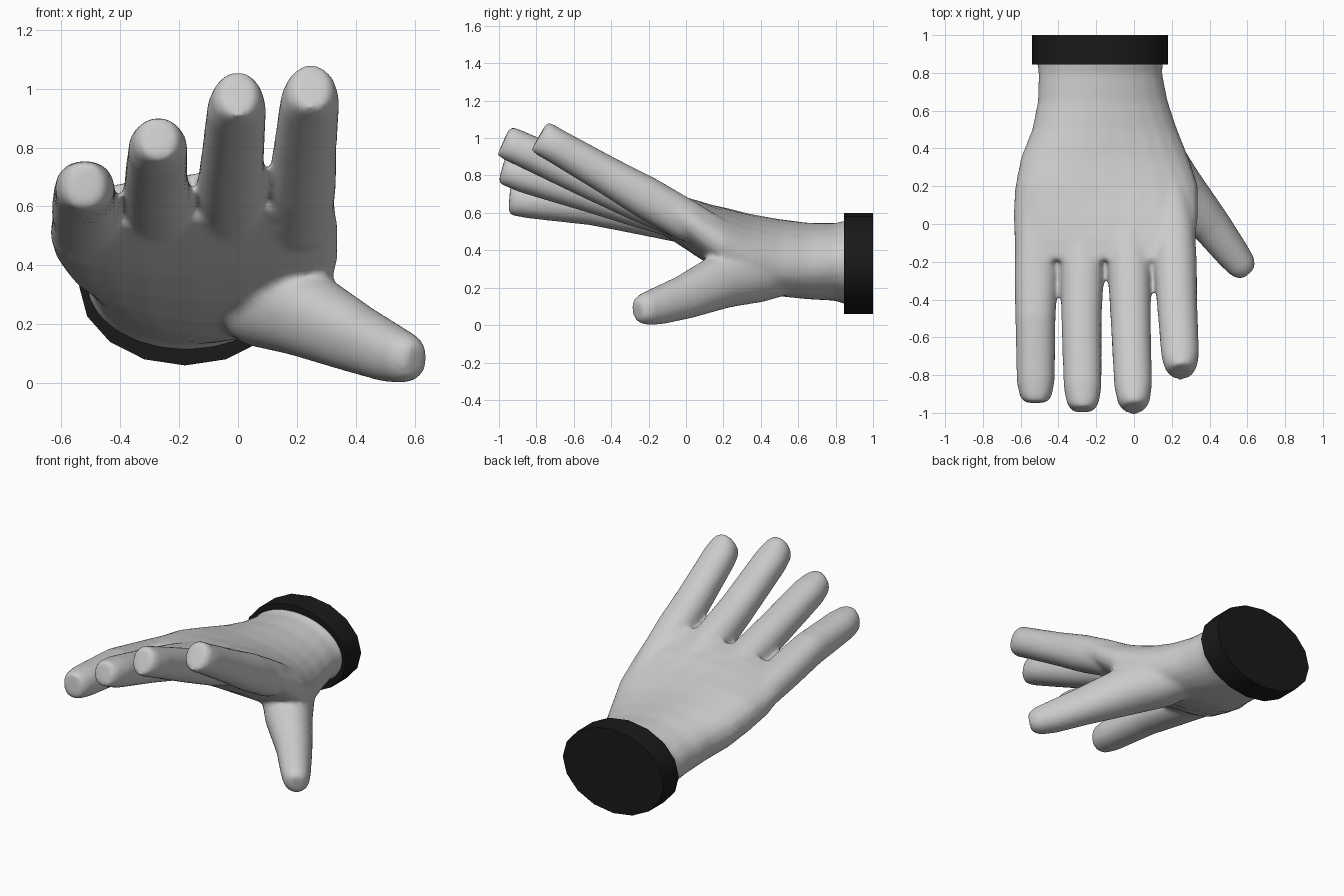
import bpy, bmesh
from math import sin, cos, pi
from mathutils import Vector

if "Cube" in bpy.data.objects:
    bpy.data.objects.remove(bpy.data.objects["Cube"])

SIDES = 24
bm = bmesh.new()


def spow(a, e):
    return (1 if a >= 0 else -1) * abs(a) ** e


def loft(rings):
    """Closed tube through rings of (centre, half-axis u, half-axis v, roundness exponent)."""
    loops = []
    for c, u, v, e in rings:
        loops.append([bm.verts.new(c + u * spow(cos(2 * pi * i / SIDES), e)
                                   + v * spow(sin(2 * pi * i / SIDES), e)) for i in range(SIDES)])
    faces = [bm.faces.new(loops[0]), bm.faces.new(loops[-1])]
    for a, b in zip(loops, loops[1:]):
        for i in range(SIDES):
            j = (i + 1) % SIDES
            faces.append(bm.faces.new((a[i], a[j], b[j], b[i])))
    bmesh.ops.recalc_face_normals(bm, faces=faces)


def digit(points, widths, heights):
    """Tube along a path, with half width and half thickness at each point."""
    pts = [Vector(p) for p in points]
    rings = []
    for i, p in enumerate(pts):
        d = (pts[min(i + 1, len(pts) - 1)] - pts[max(i - 1, 0)]).normalized()
        v = d.cross(Vector((1, 0, 0))).normalized()
        u = v.cross(d)
        rings.append((p, u * widths[i], v * heights[i], 0.92))
    loft(rings)


# palm and wrist: y, x min, x max, z min, z max, sideways tilt, roundness
palm = [
    (0.92, -0.52, 0.16, 0.11, 0.56, 0, 1), (0.85, -0.515, 0.155, 0.11, 0.56, 0, 1),
    (0.80, -0.505, 0.15, 0.13, 0.545, -0.01, 1), (0.65, -0.51, 0.18, 0.14, 0.545, -0.03, 0.97),
    (0.50, -0.54, 0.23, 0.16, 0.56, -0.045, 0.93), (0.35, -0.60, 0.29, 0.21, 0.585, -0.045, 0.88),
    (0.20, -0.63, 0.34, 0.28, 0.625, -0.03, 0.82), (0.05, -0.64, 0.34, 0.37, 0.67, 0.01, 0.8),
    (-0.08, -0.635, 0.33, 0.465, 0.70, 0.035, 0.8), (-0.19, -0.625, 0.325, 0.55, 0.715, 0.055, 0.8),
]
loft([(Vector(((a + b) / 2, y, (c + d) / 2)), Vector(((b - a) / 2, 0, t)),
       Vector((0, 0, (d - c) / 2)), e) for y, a, b, c, d, t, e in palm])

# four fingers: knuckle, middle, tip, tip half thickness and root half thickness
fingers = [
    ((-0.515, 0.0, 0.53), (-0.522, -0.50, 0.635), (-0.52, -0.945, 0.672), 0.08, 0.096),
    ((-0.27, 0.0, 0.555), (-0.278, -0.50, 0.70), (-0.27, -0.985, 0.832), 0.075, 0.105),
    ((-0.03, 0.0, 0.565), (-0.018, -0.50, 0.77), (0.0, -0.975, 0.985), 0.085, 0.112),
    ((0.21, 0.0, 0.56), (0.228, -0.42, 0.80), (0.25, -0.785, 1.01), 0.088, 0.112),
]
for root, mid, tip, end, thick in fingers:
    r, m, t = Vector(root), Vector(mid), Vector(tip)
    deep = Vector((r.x * 0.88, 0.25, 0.455))
    digit([deep, r, r.lerp(m, 0.5), m, m.lerp(t, 0.75), m.lerp(t, 0.93), t],
          [0.07, 0.112, 0.115, 0.107, 0.101, 0.085, 0.06],
          [0.07, thick, thick + 0.002, 0.102, 0.093, end + 0.006, end])

# thumb, with its muscle running back under the palm
digit([(-0.02, 0.60, 0.30), (0.09, 0.38, 0.285), (0.23, 0.19, 0.235), (0.41, -0.01, 0.148),
       (0.52, -0.155, 0.10), (0.575, -0.225, 0.083), (0.605, -0.26, 0.075)],
      [0.11, 0.16, 0.14, 0.105, 0.09, 0.078, 0.05],
      [0.12, 0.165, 0.148, 0.118, 0.1, 0.085, 0.06])

mesh = bpy.data.meshes.new("hand")
bm.to_mesh(mesh)
bm.free()
hand = bpy.data.objects.new("hand", mesh)
bpy.context.collection.objects.link(hand)

# fuse the parts into one skin and soften the joins
remesh = hand.modifiers.new("fuse", 'REMESH')
remesh.mode = 'VOXEL'
remesh.voxel_size = 0.014
remesh.use_smooth_shade = True
soften = hand.modifiers.new("soften", 'SMOOTH')
soften.factor = 0.5
soften.iterations = 14

# cuff: sixteen-sided oval band around the wrist
bpy.ops.mesh.primitive_cylinder_add(vertices=16, radius=1, depth=0.155,
                                    location=(-0.18, 0.922, 0.33), rotation=(pi / 2, 0, 0))
cuff = bpy.context.object
cuff.name = "cuff"
cuff.scale = (0.36, 0.27, 1)
bpy.ops.object.transform_apply(location=False, rotation=True, scale=True)
bpy.ops.object.shade_smooth_by_angle(angle=0.6)
black = bpy.data.materials.new("black")
black.diffuse_color = (0.01, 0.01, 0.01, 1)
black.use_nodes = True
black.node_tree.nodes["Principled BSDF"].inputs["Base Color"].default_value = black.diffuse_color
cuff.data.materials.append(black)
